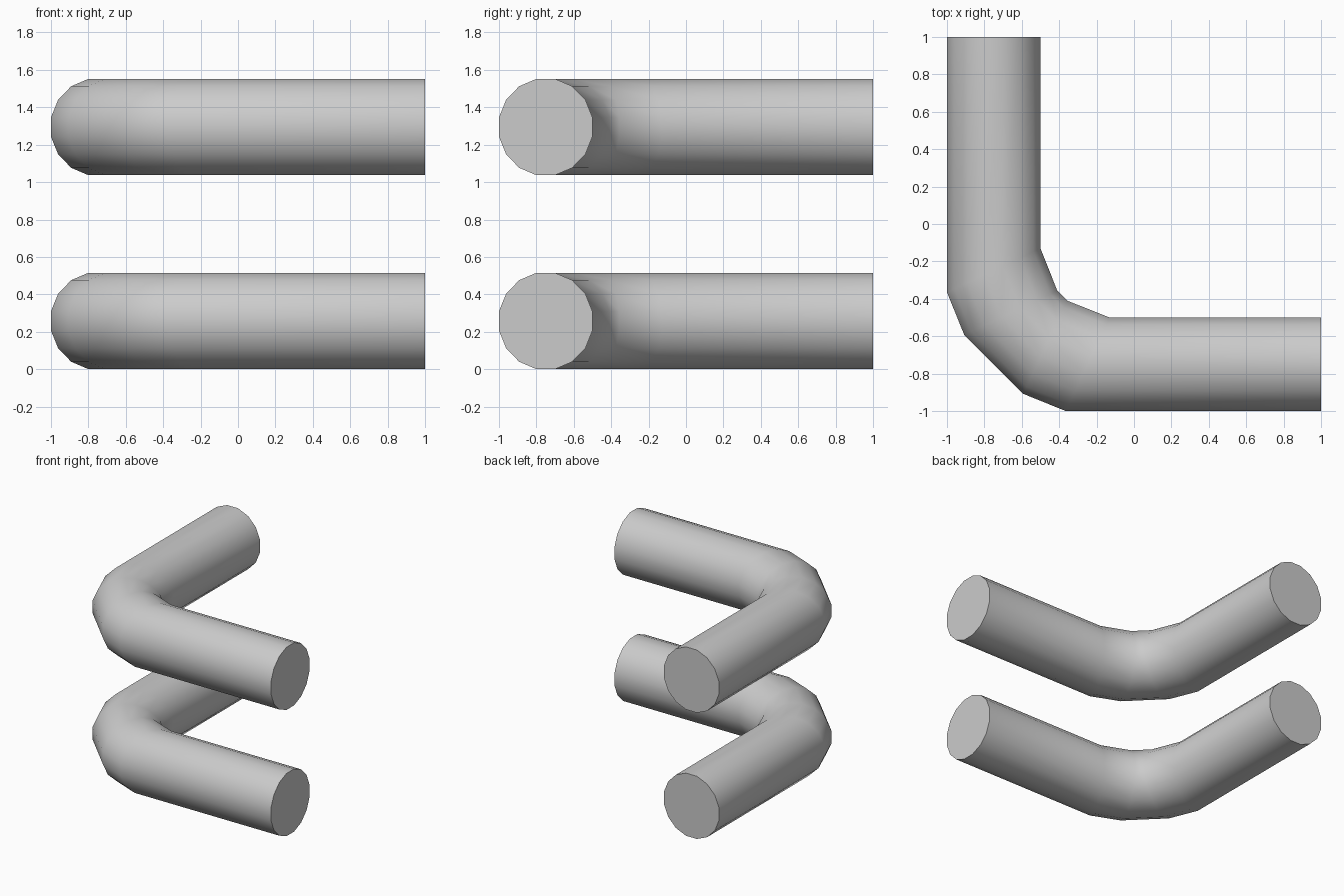
import bpy, bmesh, math

if "Cube" in bpy.data.objects:
    bpy.data.objects.remove(bpy.data.objects["Cube"])

SIDES = 16
HALF_H = 0.2575          # half height of the pipe section
PIPE_GAP = 1.037         # vertical spacing of the two pipes

# Outer and inner plan points of each ring on one arm; the other arm mirrors over y = x
half = [((-1, 1), (-0.5, 1)),
        ((-1, -0.365), (-0.5, -0.13)),
        ((-0.908, -0.592), (-0.41, -0.357))]
swap = lambda p: (p[1], p[0])
rings_plan = half + [(swap(o), swap(i)) for o, i in reversed(half)]


def elbow_pipe(name, z0):
    bm = bmesh.new()
    rings = []
    k = 1 / math.cos(math.pi / SIDES)
    for (ox, oy), (ix, iy) in rings_plan:
        cx, cy = (ox + ix) / 2, (oy + iy) / 2
        ring = []
        for s in range(SIDES):
            a = 2 * math.pi * (s + 0.5) / SIDES
            c, h = k * math.cos(a), k * math.sin(a)
            ring.append(bm.verts.new((cx + (ix - cx) * c,
                                      cy + (iy - cy) * c,
                                      z0 + HALF_H + HALF_H * h)))
        rings.append(ring)
    # Pipe wall
    for r0, r1 in zip(rings, rings[1:]):
        for s in range(SIDES):
            t = (s + 1) % SIDES
            bm.faces.new((r0[s], r0[t], r1[t], r1[s]))
    # Flat end caps
    bm.faces.new(rings[0])
    bm.faces.new(rings[-1])
    bmesh.ops.recalc_face_normals(bm, faces=bm.faces)
    me = bpy.data.meshes.new(name)
    bm.to_mesh(me)
    bm.free()
    ob = bpy.data.objects.new(name, me)
    bpy.context.collection.objects.link(ob)
    bpy.ops.object.select_all(action='DESELECT')
    ob.select_set(True)
    bpy.context.view_layer.objects.active = ob
    bpy.ops.object.shade_smooth_by_angle(angle=math.radians(45))


elbow_pipe("lower_corner_rail", 0)
elbow_pipe("upper_corner_rail", PIPE_GAP)
